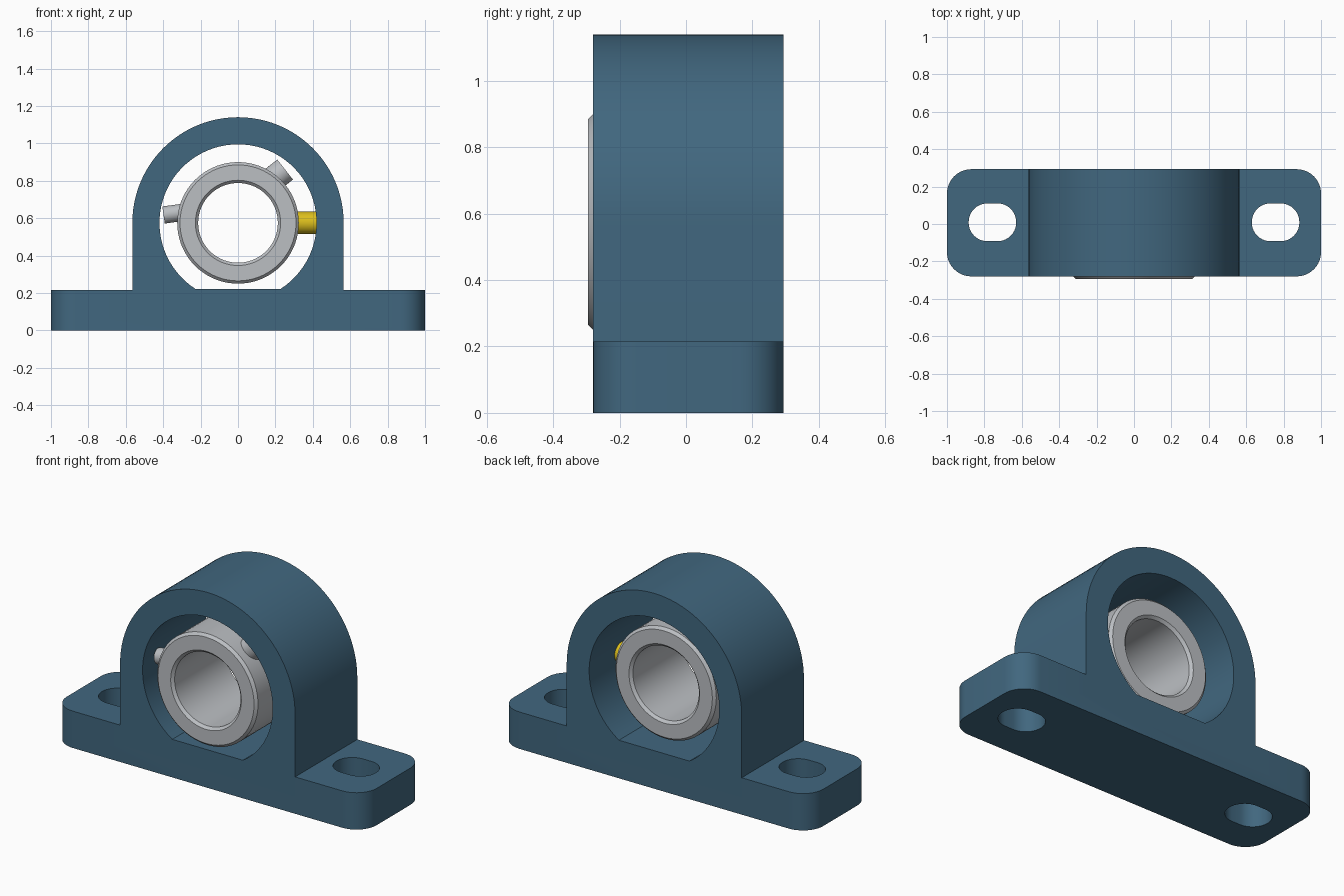
import bpy, bmesh, math
from mathutils import Vector, Matrix

if "Cube" in bpy.data.objects:
    bpy.data.objects.remove(bpy.data.objects["Cube"])

CZ = 0.575               # height of the bore axis
Y0, Y1 = -0.28, 0.293    # front and back of the housing
YM = (Y0 + Y1) / 2


def material(name, rgb):
    m = bpy.data.materials.new(name)
    m.diffuse_color = (*rgb, 1)
    m.use_nodes = True
    m.node_tree.nodes["Principled BSDF"].inputs["Base Color"].default_value = m.diffuse_color
    return m


blue = material("blue_paint", (0.053, 0.136, 0.212))
steel = material("steel", (0.50, 0.52, 0.545))
brass = material("yellow_brass", (0.72, 0.52, 0.012))


def finish(bm, name, mat):
    bmesh.ops.recalc_face_normals(bm, faces=bm.faces)
    me = bpy.data.meshes.new(name)
    bm.to_mesh(me)
    bm.free()
    ob = bpy.data.objects.new(name, me)
    bpy.context.collection.objects.link(ob)
    me.materials.append(mat)
    return ob


def activate(ob):
    bpy.ops.object.select_all(action='DESELECT')
    ob.select_set(True)
    bpy.context.view_layer.objects.active = ob


def smooth(ob):
    activate(ob)
    bpy.ops.object.shade_smooth_by_angle(angle=math.radians(30))


def arc(cx, cy, r, a0, a1, n):
    return [(cx + r * math.cos(math.radians(a0 + (a1 - a0) * i / n)),
             cy + r * math.sin(math.radians(a0 + (a1 - a0) * i / n)))
            for i in range(n + 1)]


def rounded_rect(cx, cy, hx, hy, r, n=10):
    pts = []
    for k, (sx, sy) in enumerate([(1, 1), (-1, 1), (-1, -1), (1, -1)]):
        pts += arc(cx + sx * (hx - r), cy + sy * (hy - r), r, 90 * k, 90 * k + 90, n)
    return pts


def plate(name, loops, to3d, push, mat):
    """Fill an outline with holes and extrude it."""
    bm = bmesh.new()
    edges = []
    for pts in loops:
        vs = [bm.verts.new(to3d(*p)) for p in pts]
        edges += [bm.edges.new((vs[i - 1], vs[i])) for i in range(len(vs))]
    bmesh.ops.triangle_fill(bm, edges=edges, use_beauty=True)
    ext = bmesh.ops.extrude_face_region(bm, geom=bm.faces[:])
    bmesh.ops.translate(bm, vec=push,
                        verts=[g for g in ext['geom'] if isinstance(g, bmesh.types.BMVert)])
    return finish(bm, name, mat)


# Base with rounded corners and two bolt slots
hy = (Y1 - Y0) / 2
base = plate("housing", [rounded_rect(0, YM, 1, hy, 0.13)] +
             [rounded_rect(s * 0.757, 0.009, 0.127, 0.101, 0.0995) for s in (-1, 1)],
             lambda x, y: (x, y, 0), (0, 0, 0.215), blue)

# Arch with a flat-bottomed bore, merged into the base
low = math.degrees(math.asin((0.222 - CZ) / 0.42))
arch = plate("arch", [[(-0.565, 0.1), (0.565, 0.1)] + arc(0, CZ, 0.565, 0, 180, 48),
                      arc(0, CZ, 0.42, low, 180 - low, 64)],
             lambda x, z: (x, Y0, z), (0, Y1 - Y0, 0), blue)
mod = base.modifiers.new("join_arch", 'BOOLEAN')
mod.operation, mod.solver, mod.object = 'UNION', 'EXACT', arch
activate(base)
bpy.ops.object.modifier_apply(modifier=mod.name)
bpy.data.objects.remove(arch)
smooth(base)

# Bearing sleeve: chamfered ring turned around the y axis
R, r, f, b, c = 0.325, 0.213, -0.295, 0.20, 0.015
profile = [(r, f + c), (r + c, f), (R - c, f), (R, f + c),
           (R, b - c), (R - c, b), (r + c, b), (r, b - c)]
bm = bmesh.new()
vs = [bm.verts.new((x, y, CZ)) for x, y in profile]
es = [bm.edges.new((vs[i - 1], vs[i])) for i in range(len(vs))]
bmesh.ops.spin(bm, geom=vs + es, cent=(0, 0, CZ), axis=(0, 1, 0),
               angle=2 * math.pi, steps=72, use_merge=True)
bmesh.ops.remove_doubles(bm, verts=bm.verts, dist=1e-5)
smooth(finish(bm, "bearing_sleeve", steel))


def pin(name, tip, angle, length, radius, y, mat):
    """Cylinder in the xz plane, ending at tip (relative to the bore axis)."""
    d = Vector((math.cos(math.radians(angle)), 0, math.sin(math.radians(angle))))
    mid = Vector((tip[0], y, CZ + tip[1])) - d * length / 2
    bm = bmesh.new()
    bmesh.ops.create_cone(bm, cap_ends=True, segments=32, radius1=radius, radius2=radius,
                          depth=length, matrix=Matrix.Translation(mid) @
                          d.to_track_quat('Z', 'Y').to_matrix().to_4x4())
    smooth(finish(bm, name, mat))


# Set screws and grease fitting
pin("upper_set_screw", (0.252, 0.285), 38, 0.12, 0.068, -0.16, steel)
pin("side_set_screw", (-0.398, 0.042), 188, 0.13, 0.046, -0.16, steel)
pin("grease_fitting", (0.43, 0), 0, 0.15, 0.06, 0.0, brass)
